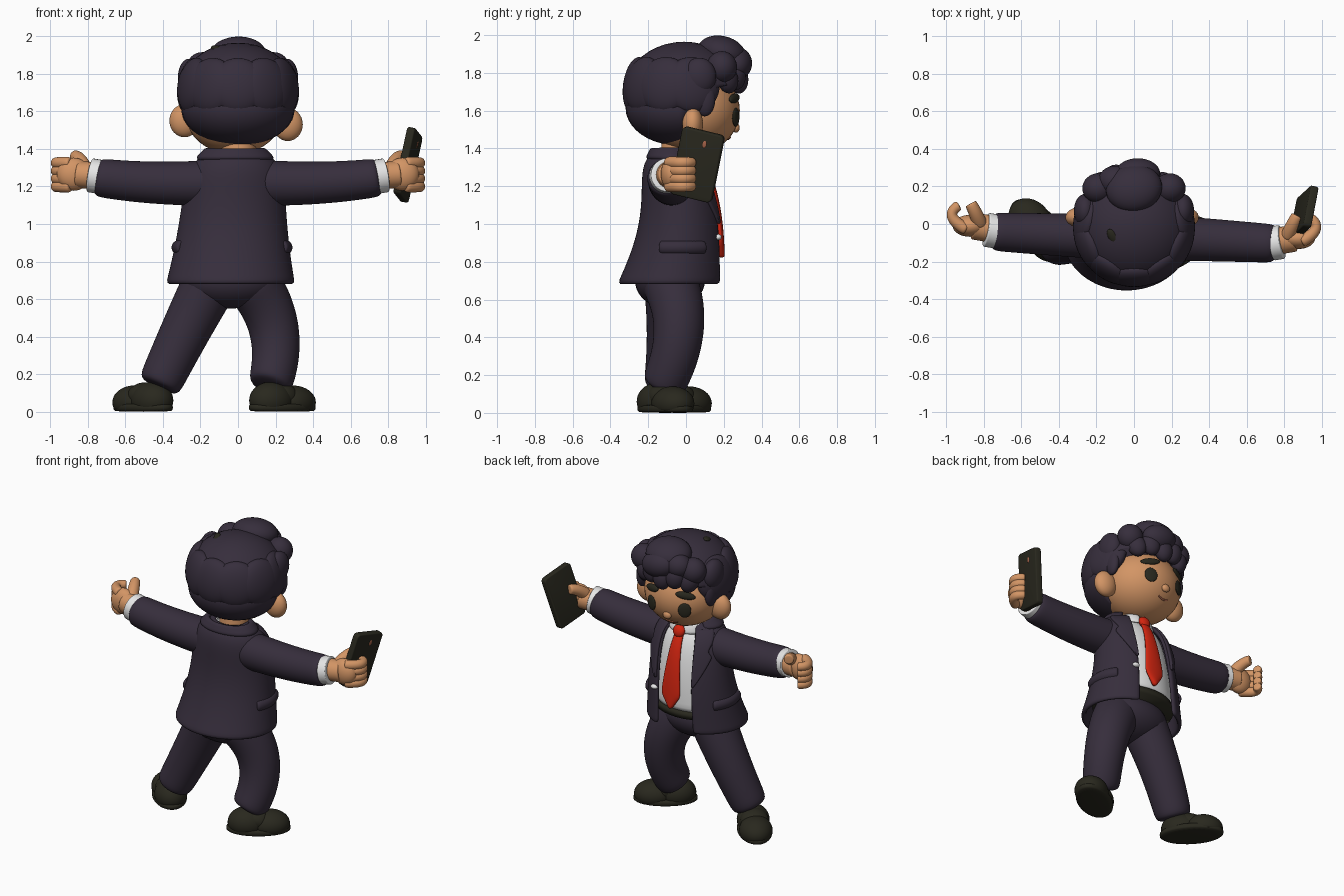
import bpy, bmesh, math
from math import sin, cos, pi, radians, degrees, sqrt
from mathutils import Vector, Matrix, Euler

if "Cube" in bpy.data.objects:
    bpy.data.objects.remove(bpy.data.objects["Cube"])


def material(name, red, green, blue):
    mat = bpy.data.materials.new(name)
    mat.use_nodes = True
    mat.diffuse_color = (red, green, blue, 1)
    shader = mat.node_tree.nodes["Principled BSDF"]
    shader.inputs["Base Color"].default_value = (red, green, blue, 1)
    shader.inputs["Roughness"].default_value = .8
    return mat


PLUM = material("dark plum cloth and hair", .037, .027, .045)
BLACK = material("olive black", .022, .021, .013)
SKIN = material("skin", .65, .3, .13)
WHITE = material("shirt white", .8, .8, .8)
RED = material("tie red", .65, .018, .005)
LIP = material("lip brown", .4, .13, .07)


def finish(name, mesh, mat, subsurf=0, thickness=0):
    bmesh.ops.recalc_face_normals(mesh, faces=mesh.faces)
    for face in mesh.faces:
        face.smooth = True
    data = bpy.data.meshes.new(name)
    mesh.to_mesh(data)
    mesh.free()
    data.materials.append(mat)
    part = bpy.data.objects.new(name, data)
    bpy.context.collection.objects.link(part)
    if thickness:
        solid = part.modifiers.new("thickness", "SOLIDIFY")
        solid.thickness, solid.offset = thickness, 0
    if subsurf:
        smooth = part.modifiers.new("smooth", "SUBSURF")
        smooth.levels = smooth.render_levels = subsurf
    return part


def grid(name, rows, mat, closed=True, thickness=0, subsurf=1):
    """Bridge rows of points; closed rows also get end caps."""
    mesh = bmesh.new()
    verts = [[mesh.verts.new(point) for point in row] for row in rows]
    count = len(rows[0])
    for low, high in zip(verts, verts[1:]):
        for i in range(count if closed else count - 1):
            j = (i + 1) % count
            mesh.faces.new((low[i], low[j], high[j], high[i]))
    if closed:
        mesh.faces.new(verts[0])
        mesh.faces.new(verts[-1])
    return finish(name, mesh, mat, subsurf, thickness)


def on_oval(oval, angle, scale=1):
    """Point on a level oval (x, y, z, rx, ry); angle zero faces forward."""
    x, y, z, rx, ry = oval
    return (x + scale * rx * sin(angle), y + scale * ry * cos(angle), z)


def loft(name, ovals, mat, scale=1, count=32, subsurf=1):
    rows = [[on_oval(oval, 2 * pi * i / count, scale) for i in range(count)] for oval in ovals]
    return grid(name, rows, mat, subsurf=subsurf)


def open_loft(name, ovals, spans, mat, thickness, scale=1, count=32):
    rows = [[on_oval(oval, start + (stop - start) * i / count, scale) for i in range(count + 1)]
            for oval, (start, stop) in zip(ovals, spans)]
    return grid(name, rows, mat, False, thickness)


def limb(name, start, middle, end, mat, thick, thin, steps=8, sides=12):
    """Tapered tube through three points, with rounded ends."""
    start, middle, end = Vector(start), Vector(middle), Vector(end)
    control = 2 * middle - (start + end) / 2
    base = Vector((0, 0, 1)).rotation_difference(end - start)
    rows = []
    for i in range(steps + 1):
        t = (1 - cos(pi * i / steps)) / 2
        centre = start.lerp(control, t).lerp(control.lerp(end, t), t)
        along = (control - start).lerp(end - control, t)
        radius = (thick + (thin - thick) * t) * (.8 if i in (0, steps) else 1)
        turn = (end - start).rotation_difference(along) @ base
        rows.append([centre + turn @ Vector((radius * cos(2 * pi * k / sides), radius * sin(2 * pi * k / sides), 0))
                     for k in range(sides)])
    return grid(name, rows, mat, subsurf=2)


def ball(name, centre, radii, mat, pitch=0, roll=0, yaw=0, cut=None):
    mesh = bmesh.new()
    bmesh.ops.create_uvsphere(mesh, u_segments=32, v_segments=20, radius=1)
    turn = Euler((radians(pitch), radians(roll), radians(yaw))).to_matrix().to_4x4()
    place = Matrix.Translation(centre) @ turn @ Matrix.Diagonal((*radii, 1))
    bmesh.ops.transform(mesh, matrix=place, verts=mesh.verts)
    if cut:  # slice away the side the normal points to, then close
        sliced = bmesh.ops.bisect_plane(mesh, geom=mesh.verts[:] + mesh.edges[:] + mesh.faces[:],
                                        plane_co=cut[0], plane_no=cut[1], clear_outer=True)
        rim = [item for item in sliced["geom_cut"] if isinstance(item, bmesh.types.BMEdge)]
        bmesh.ops.holes_fill(mesh, edges=rim)
    return finish(name, mesh, mat)


# Head, neck and face
HEAD, HEAD_SIZE = Vector((-.02, .035, 1.6)), Vector((.265, .25, .23))
ball("head", HEAD, HEAD_SIZE, SKIN)
limb("neck", (0, -.05, 1.28), (0, -.04, 1.36), (0, -.03, 1.45), SKIN, .1, .1)


def on_face(x, z):
    across, up = (x - HEAD.x) / HEAD_SIZE.x, (z - HEAD.z) / HEAD_SIZE.z
    return (x, HEAD.y + HEAD_SIZE.y * sqrt(1 - across ** 2 - up ** 2), z)


for side, s in (("left", 1), ("right", -1)):
    x = s * .12 - .04
    yaw = -degrees(math.atan2(x - HEAD.x, HEAD_SIZE.y))
    ball(side + "_eye", on_face(x, 1.565), (.042, .012, .05), BLACK, yaw=yaw)
    ball(side + "_eyebrow", on_face(x, 1.665), (.065, .016, .024), BLACK, pitch=15, roll=s * 10, yaw=yaw)
    ball(side + "_ear", (s * .275 - .01, .035, 1.54 - s * .01), (.08, .055, .088), SKIN)
ball("nose", on_face(-.04, 1.51), (.03, .02, .026), SKIN)
limb("mouth", on_face(-.09, 1.46), on_face(-.05, 1.45), on_face(-.01, 1.46), LIP, .006, .006)

# Hair cap and nape
ball("hair_cap", (0, -.01, 1.7), (.315, .315, .265), PLUM, cut=((0, .24, 1.74), (0, .25, -1)))
ball("hair_nape", (0, -.035, 1.615), (.302, .285, .2), PLUM, cut=((0, .01, 1.6), (0, 1, -.2)))
ball("hair_crown_mark", (-.11, -.07, 1.932), (.025, .05, .015), BLACK, pitch=15, roll=-12, yaw=30)

# Broad scalloped locks round the back, fringe round the front
for angle in range(-102, 103, 34):
    a = radians(angle)
    ball("hair_back_lock", (.255 * sin(a), -.02 - .245 * cos(a), 1.735),
         (.15, .068, .15), PLUM, pitch=-8, yaw=angle)
for i, angle in enumerate(range(-40, 41, 20)):
    a = radians(angle)
    ball("fringe_lock", (.27 * sin(a) - .01, .03 + .25 * cos(a), 1.765 + .02 * (i % 2)),
         (.06, .05, .075), PLUM, roll=angle / 2, yaw=-angle)

# Swept-up curls on the top and sides
ball("top_curl", (0, .19, 1.905), (.15, .13, .09), PLUM, pitch=-15, yaw=10)
ball("front_curl", (.02, .27, 1.85), (.12, .08, .085), PLUM, roll=10)
ball("front_curl_small", (-.1, .23, 1.86), (.09, .08, .08), PLUM)
for side, s in (("left", 1), ("right", -1)):
    ball(side + "_temple_curl", (s * .19, .19, 1.83), (.085, .08, .085), PLUM)
    ball(side + "_side_curl", (s * .26, .07, 1.78), (.06, .09, .1), PLUM)
    ball(side + "_sideburn", (s * .262, .1, 1.66), (.035, .055, .09), PLUM)

# Jacket: a flared body with rounded shoulders, open at the front
HEM, HEIGHT = .68, .72


def jacket(z):
    u = (z - HEM) / HEIGHT
    width = (.25 + .08 * (1 - u) ** 2) * sqrt(1 - u ** 10)
    return (.03 * u - .04, .05 * sin(pi * u) - .075, z, width, width * (.83 - .14 * u))


def opening(z):
    return .42 + .12 * (z - HEM) / HEIGHT


def levels(low, high, count):
    return [low + (high - low) * i / (count - 1) for i in range(count)]


heights = levels(HEM, HEM + HEIGHT * .985, 20)
open_loft("jacket", [jacket(z) for z in heights], [(opening(z), 2 * pi - opening(z)) for z in heights], PLUM, .03)
loft("shirt", [jacket(z) for z in levels(.78, 1.37, 12)], WHITE, scale=.87)

# Notched lapels, wider towards the shoulder
heights = levels(1, 1.35, 15)
for side, s in (("left", 1), ("right", -1)):
    spans = []
    for z in heights:
        width = 2.4 * (z - 1) + .05 if z < 1.21 else 3 * (z - 1.1)
        spans.append((s * opening(z), s * (opening(z) + width)))
    open_loft(side + "_lapel", [jacket(z) for z in heights], spans, PLUM, .02, scale=1.08, count=6)

# Collars, pockets and button
collar = [(-.015, -.075, 1.34 + .02 * i, .2 - .02 * i, .125 - .01 * i) for i in range(4)]
open_loft("jacket_collar", collar, [(.75, 2 * pi - .75)] * len(collar), PLUM, .035)
shirt_collar = [(-.01, -.03, 1.31 + .035 * i, .135 - .012 * i, .12 - .012 * i) for i in range(3)]
open_loft("shirt_collar", shirt_collar, [(.2, 2 * pi - .2)] * len(shirt_collar), WHITE, .02)
for side, s in (("left", 1), ("right", -1)):
    points = [on_oval(jacket(.875), s * radians(angle), .97) for angle in (115, 85, 55)]
    limb(side + "_pocket", *points, PLUM, .042, .042)
ball("jacket_button", on_oval(jacket(.93), opening(.93) + .08, 1.06), (.025, .018, .016), WHITE)

# Tie hanging along the shirt front
blade = []
for z in levels(.82, 1.33, 18):
    x, y, z = on_oval(jacket(z), 0)
    width = min(.01 + .7 * (z - .82), .078 - .11 * (z - .9))
    blade.append((-.012, y - .008, z, width, .018))
loft("tie_blade", blade, RED, count=12)
ball("tie_knot", (-.01, .09, 1.325), (.042, .028, .042), RED, pitch=20)

# Trousers and belt
ball("hips", (-.04, -.085, .7), (.265, .185, .15), PLUM)
loft("belt", [jacket(.76), jacket(.805)], BLACK, scale=.88, subsurf=0)
limb("right_leg", (-.13, -.08, .72), (-.275, -.075, .44), (-.425, -.11, .13), PLUM, .157, .12)
limb("left_leg", (.05, -.1, .72), (.195, -.035, .44), (.165, -.13, .13), PLUM, .157, .122)

# Shoes, built toe-forward and then turned out
FLOOR = ((0, 0, .01), (0, 0, -1))
for side, x, y, yaw in (("left", .235, -.11, -55), ("right", -.505, -.035, 42)):
    sole = [(0, 0, z, .11 * k, .205 * k) for z, k in ((0, .95), (.01, 1), (.035, 1), (.045, .95))]
    parts = [loft(side + "_sole", sole, BLACK),
             ball(side + "_shoe_toe", (0, .07, .05), (.106, .13, .09), BLACK, cut=FLOOR),
             ball(side + "_shoe_heel", (0, -.07, .06), (.104, .125, .1), BLACK, cut=FLOOR),
             ball(side + "_shoe_tongue", (0, -.005, .085), (.09, .1, .07), BLACK, pitch=-15)]
    for part in parts:
        part.matrix_world = Matrix.Translation((x, y, 0)) @ Matrix.Rotation(radians(yaw), 4, "Z")

# Arms, cuffs and curled hands; y is the depth of the palm
for side, s, y in (("left", 1, -.075), ("right", -1, -.01)):
    def reach(x, depth, z):
        return (s * x, y + depth, z)

    wrist = reach(.76, -.03, 1.25)
    shoulder = (s * .1, -.07, 1.22)
    elbow = (s * .45, (shoulder[1] + wrist[1]) / 2, 1.22)
    limb(side + "_sleeve", shoulder, elbow, wrist, PLUM, .128, .106)
    limb(side + "_cuff", reach(.73, -.03, 1.25), reach(.76, -.025, 1.255), reach(.79, -.02, 1.26), WHITE, .095, .095)
    limb(side + "_wrist", reach(.74, -.02, 1.26), reach(.8, -.01, 1.26), reach(.86, 0, 1.265), SKIN, .075, .075)
    ball(side + "_palm", reach(.875, 0, 1.265), (.09, .058, .088), SKIN)
    limb(side + "_thumb", reach(.82, .01, 1.3), reach(.845, .07, 1.345), reach(.87, .12, 1.36), SKIN, .042, .033)
    for z in levels(1.2, 1.325, 4):
        limb(side + "_finger", reach(.89, -.02, z), reach(.97, .05, z), reach(.93, .11, z), SKIN, .034, .029)

# Phone with a small lens
up = Vector((.22, .2, 1)).normalized()
out = Vector((.2, 1, -.2)).cross(up).normalized()
frame = Matrix((up.cross(out), up, out)).transposed().to_4x4()
mesh = bmesh.new()
bmesh.ops.create_cube(mesh, size=1)
bmesh.ops.scale(mesh, vec=(.23, .37, .044), verts=mesh.verts)
corners = [edge for edge in mesh.edges if edge.verts[0].co.z * edge.verts[1].co.z < 0]
bmesh.ops.bevel(mesh, geom=corners, offset=.025, segments=5, affect="EDGES", profile=.5)
phone = finish("phone", mesh, BLACK)
rounding = phone.modifiers.new("rounding", "BEVEL")
rounding.width, rounding.segments = .008, 3
lens = ball("phone_lens", (.02, .12, .021), (.011, .02, .004), LIP)
for part in (phone, lens):
    part.matrix_world = Matrix.Translation((.905, .06, 1.315)) @ frame
